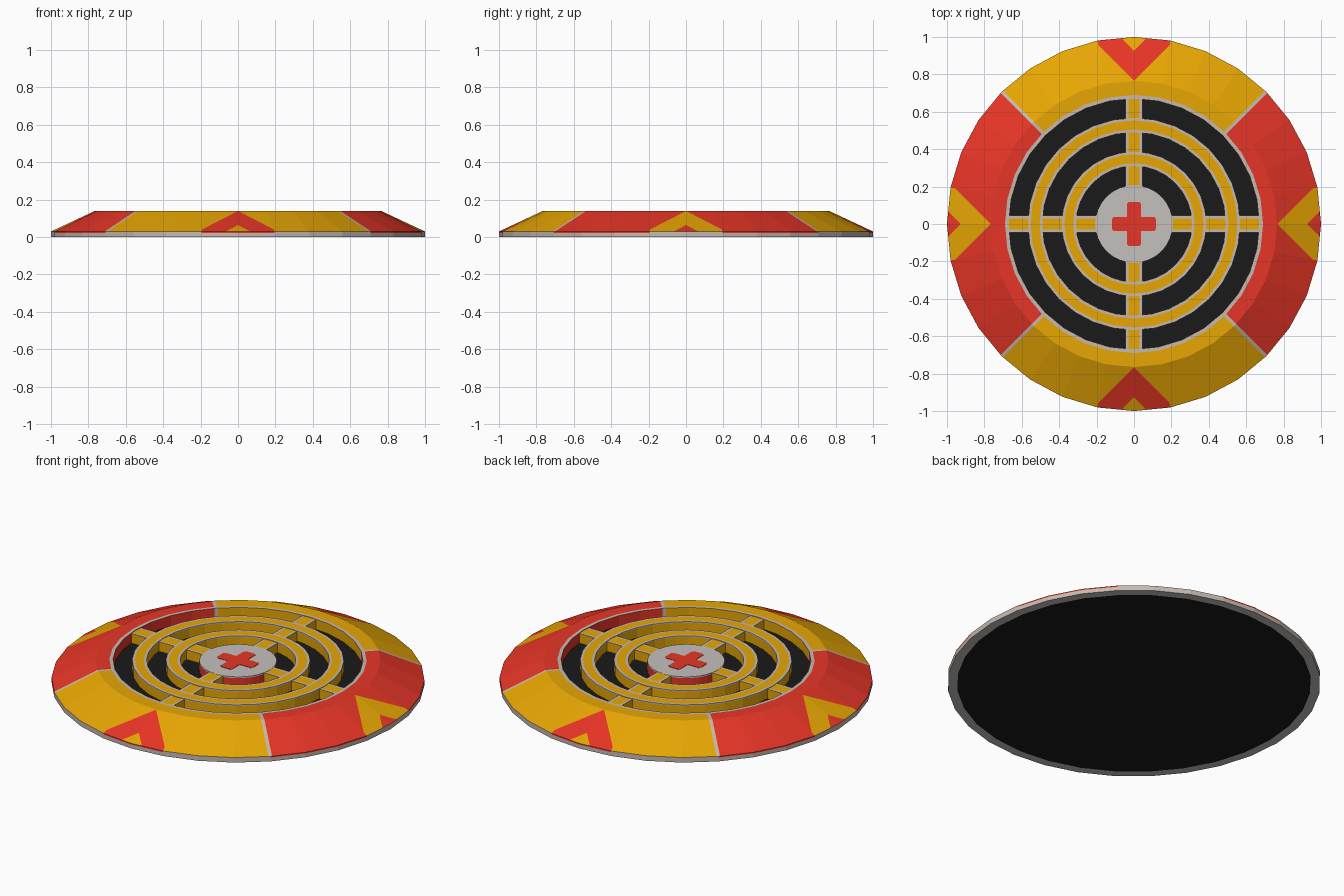
import bpy, bmesh, math
from mathutils import Vector, Matrix

cube = bpy.data.objects.get("Cube")
if cube:
    bpy.data.objects.remove(cube)

SIDES = 32
TOP, FLOOR = 0.14, 0.08
YELLOW, RED, GREY, CREAM, BLACK = range(5)


def make_material(name, rgb):
    m = bpy.data.materials.new(name)
    m.use_nodes = True
    m.diffuse_color = (*rgb, 1)
    m.node_tree.nodes["Principled BSDF"].inputs["Base Color"].default_value = (*rgb, 1)
    return m


MATS = [make_material("yellow", (0.8, 0.38, 0.001)),
        make_material("red", (0.83, 0.037, 0.02)),
        make_material("light grey", (0.56, 0.53, 0.51)),
        make_material("warm cream", (0.57, 0.49, 0.43)),
        make_material("black", (0.01, 0.01, 0.01))]


def finish(bm, name):
    bmesh.ops.recalc_face_normals(bm, faces=bm.faces)
    mesh = bpy.data.meshes.new(name)
    bm.to_mesh(mesh)
    bm.free()
    for m in MATS:
        mesh.materials.append(m)
    obj = bpy.data.objects.new(name, mesh)
    bpy.context.collection.objects.link(obj)


def lathe(profile, colours, closed=False, caps=(None, None)):
    """Turn an (r, z) profile around z, one colour per profile segment."""
    bm = bmesh.new()
    rings = []
    for r, z in profile:
        angles = [2 * math.pi * i / SIDES for i in range(SIDES)]
        rings.append([bm.verts.new((r * math.cos(a), r * math.sin(a), z)) for a in angles])
    pairs = list(zip(rings, rings[1:] + rings[:1]))
    if not closed:
        pairs.pop()
    for (a, b), colour in zip(pairs, colours):
        for i in range(SIDES):
            j = (i + 1) % SIDES
            bm.faces.new((a[i], a[j], b[j], b[i])).material_index = colour
    for ring, colour in zip((rings[0], rings[-1]), caps):
        if colour is not None:
            bm.faces.new(ring).material_index = colour
    return bm


# Rim with recessed floor, thin edge bands and underside
EDGE = 0.03
rim = lathe([(0.67, FLOOR), (0.67, TOP), (0.69, TOP), (0.765, TOP),
             (1, EDGE), (1, EDGE - 0.007), (1, 0), (0.95, 0)],
            [YELLOW, CREAM, YELLOW, YELLOW, RED, CREAM, GREY], caps=(BLACK, BLACK))


def cut(faces, point, normal):
    geom = set(faces)
    for f in faces:
        geom.update(f.edges)
        geom.update(f.verts)
    bmesh.ops.bisect_plane(rim, geom=list(geom), plane_co=point, plane_no=normal)


def on_slope(c):
    return EDGE + 0.005 < c.z < TOP - 0.001 and c.xy.length > 0.72


# Cut the diagonal seams between the coloured quarters
SEAM = 0.009
for sign in (1, -1):
    normal = Vector((1, sign, 0)).normalized()
    for side in (SEAM, -SEAM):
        cut([f for f in rim.faces if f.material_index == YELLOW], normal * side, normal)

# Cut two nested chevrons into the slope of each quarter
CHEVRONS = (0.766, 0.927)
for k in range(4):
    d = Matrix.Rotation(k * math.pi / 2, 3, 'Z') @ Vector((1, 0, 0))
    t = Vector((-d.y, d.x, 0))
    for apex in CHEVRONS:
        for s in (1, -1):
            slope = []
            for f in rim.faces:
                c = f.calc_center_median()
                if on_slope(c) and c.dot(d) > abs(c.dot(t)) and c.dot(t) * s > 0:
                    slope.append(f)
            cut(slope, d * apex, (d - t * s).normalized())

# Colour the rim: seams, quarters, alternating chevrons and the red edge band
for f in rim.faces:
    if f.material_index not in (YELLOW, RED):
        continue
    c = f.calc_center_median()
    ax, ay = abs(c.x), abs(c.y)
    edge_band = f.material_index == RED
    if not edge_band and abs(ax - ay) < SEAM * math.sqrt(2) * 0.95:
        f.material_index = CREAM
        continue
    colour = RED if ax > ay else YELLOW
    if on_slope(c) or edge_band:
        level = sum(abs(ax - ay) > apex for apex in CHEVRONS)
        if level == 1:
            colour = YELLOW if colour == RED else RED
    if edge_band and colour == YELLOW:
        colour = CREAM
    f.material_index = colour
finish(rim, "rim")

# Concentric grating rings with worn cream edges
TRIM = 0.015
WRAP = TOP - 0.007
for name, inner, outer in (("inner_ring", 0.31, 0.387), ("outer_ring", 0.49, 0.568)):
    ring = lathe([(inner, FLOOR), (inner, WRAP), (inner, TOP), (inner + TRIM, TOP),
                  (outer - TRIM, TOP), (outer, TOP), (outer, WRAP), (outer, FLOOR)],
                 [YELLOW, CREAM, CREAM, YELLOW, CREAM, CREAM, YELLOW, BLACK], closed=True)
    finish(ring, name)

# Spoke pieces bridging hub, rings and rim
HALF = 0.045
SPOKE_TOP = TOP - 0.003
section = [(-HALF, FLOOR), (-HALF, SPOKE_TOP), (TRIM - HALF, SPOKE_TOP),
           (HALF - TRIM, SPOKE_TOP), (HALF, SPOKE_TOP), (HALF, FLOOR)]
for k, place in enumerate(("left", "back", "right", "front")):
    bm = bmesh.new()
    for start, end in ((0.19, 0.315), (0.38, 0.495), (0.56, 0.675)):
        a, b = [[bm.verts.new((r, y, z)) for y, z in section] for r in (start, end)]
        for i, colour in enumerate((YELLOW, CREAM, YELLOW, CREAM, YELLOW)):
            bm.faces.new((a[i], a[i + 1], b[i + 1], b[i])).material_index = colour
        for loop in (a, b):
            bm.faces.new(loop).material_index = YELLOW
    bmesh.ops.rotate(bm, verts=bm.verts, matrix=Matrix.Rotation(k * math.pi / 2, 3, 'Z'))
    finish(bm, place + "_spokes")

# Centre hub, a hair above the spokes
HUB_TOP = TOP - 0.002
finish(lathe([(0.208, FLOOR), (0.208, HUB_TOP - 0.008), (0.208, HUB_TOP)],
             [RED, GREY], caps=(None, GREY)), "hub")

# Cross plate on the hub
ARM, WIDE = 0.118, 0.038
bm = bmesh.new()
outline = []
for k in range(4):
    turn = Matrix.Rotation(k * math.pi / 2, 3, 'Z')
    for x, y in ((ARM - 0.01, -WIDE), (ARM, 0.01 - WIDE), (ARM, WIDE - 0.01),
                 (ARM - 0.01, WIDE), (WIDE, WIDE)):
        outline.append(bm.verts.new(turn @ Vector((x, y, HUB_TOP))))
plate = bm.faces.new(outline)
raised = bmesh.ops.extrude_face_region(bm, geom=[plate])["geom"]
bmesh.ops.translate(bm, vec=(0, 0, 0.002),
                    verts=[g for g in raised if isinstance(g, bmesh.types.BMVert)])
for f in bm.faces:
    f.material_index = RED
finish(bm, "cross_plate")
